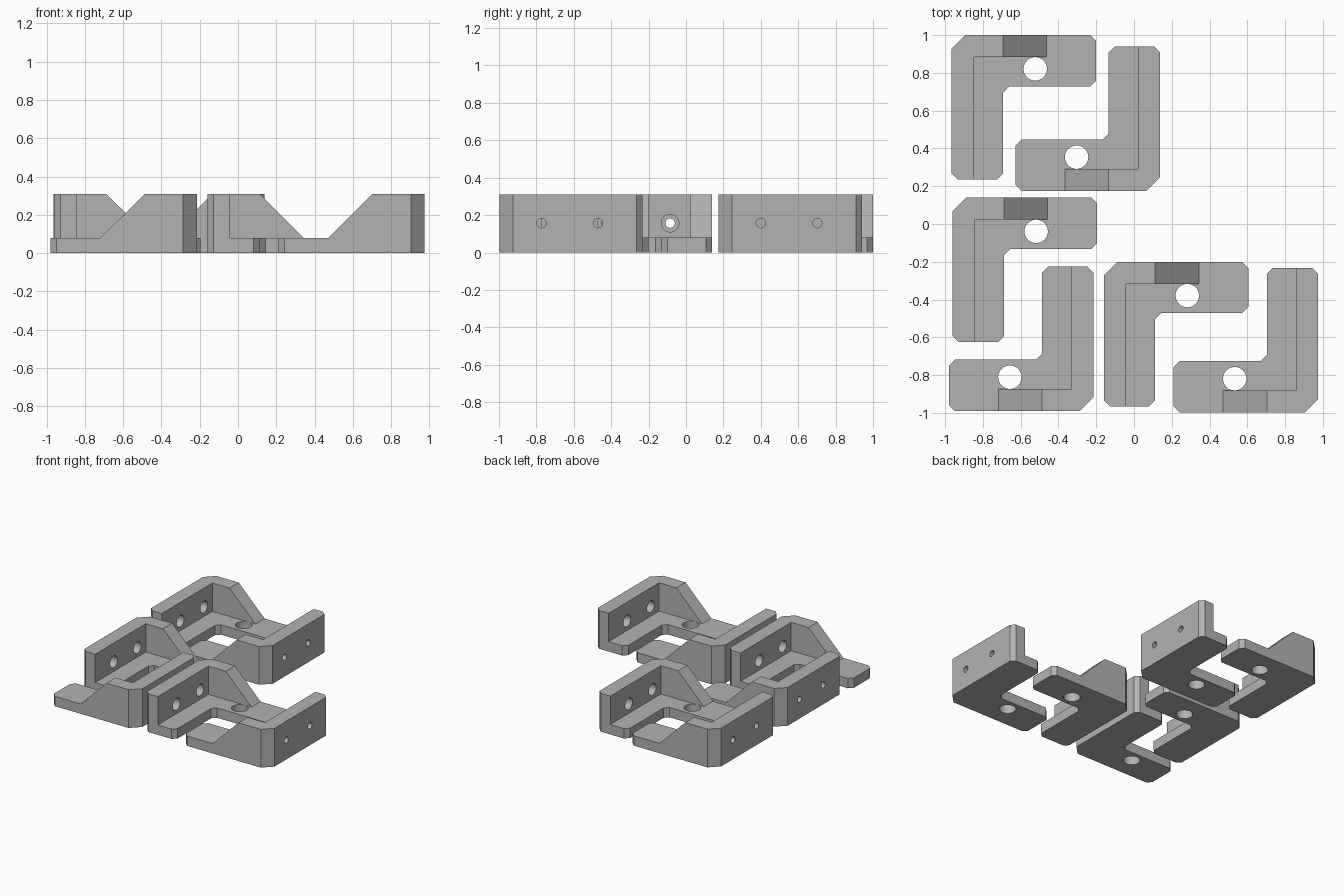
import bpy, bmesh, math
from mathutils import Vector

cube = bpy.data.objects.get("Cube")
if cube:
    bpy.data.objects.remove(cube)

SIZE, ARM, HEIGHT, BASE = 0.765, 0.272, 0.31, 0.08
WALL, BIG, SMALL = 0.117, 0.072, 0.032
SLOPE_END = 0.503
HOLE_Z, BOLT_R, HEAD_R = 0.157, 0.025, 0.047

grey = bpy.data.materials.new("grey plastic")
grey.use_nodes = True
colour = (0.45, 0.45, 0.45, 1)
grey.diffuse_color = colour
grey.node_tree.nodes["Principled BSDF"].inputs["Base Color"].default_value = colour


def prism(name, outline, z0, z1):
    """Extrude a flat outline from z0 to z1."""
    bm = bmesh.new()
    face = bm.faces.new([bm.verts.new((x, y, z0)) for x, y in outline])
    top = bmesh.ops.extrude_face_region(bm, geom=[face])["geom"]
    for v in top:
        if isinstance(v, bmesh.types.BMVert):
            v.co.z = z1
    bmesh.ops.recalc_face_normals(bm, faces=bm.faces)
    mesh = bpy.data.meshes.new(name)
    bm.to_mesh(mesh)
    bm.free()
    mesh.materials.append(grey)
    obj = bpy.data.objects.new(name, mesh)
    bpy.context.collection.objects.link(obj)
    return obj


def cutter(name, radius, start, end):
    """Cylinder between two points."""
    axis = Vector(end) - Vector(start)
    bpy.ops.mesh.primitive_cylinder_add(vertices=48, radius=radius, depth=axis.length,
                                        location=(Vector(start) + Vector(end)) / 2,
                                        rotation=axis.to_track_quat("Z", "Y").to_euler())
    obj = bpy.context.object
    obj.name = name
    obj.data.materials.append(grey)
    return obj


# L-shaped foot with chamfered corners
foot = prism("foot", [
    (BIG, 0), (SIZE - SMALL, 0), (SIZE, -SMALL), (SIZE, -ARM + SMALL), (SIZE - SMALL, -ARM),
    (ARM + SMALL, -ARM), (ARM, -ARM - SMALL), (ARM, -SIZE + SMALL), (ARM - SMALL, -SIZE),
    (SMALL, -SIZE), (0, -SIZE + SMALL), (0, -BIG)], 0, BASE)

# L-shaped upright wall, its short end leaning into a brace
wall = prism("wall", [
    (BIG, 0), (SLOPE_END, 0), (SLOPE_END, -WALL), (WALL, -WALL), (WALL, -SIZE),
    (SMALL, -SIZE), (0, -SIZE + SMALL), (0, -BIG)], BASE, HEIGHT)
for v in wall.data.vertices:
    if v.co.x > SLOPE_END - 0.01 and v.co.z > BASE + 0.01:
        v.co.x = ARM

# Mounting hole, bolt holes and bolt head recesses
steps = [(wall, "UNION"),
         (cutter("foot_hole", 0.062, (0.442, -0.179, -0.1), (0.442, -0.179, 0.2)), "DIFFERENCE")]
for y in (-0.225, -0.527):
    steps.append((cutter("bolt_hole", BOLT_R, (-0.1, y, HOLE_Z), (0.2, y, HOLE_Z)), "DIFFERENCE"))
    steps.append((cutter("head_recess", HEAD_R, (0.06, y, HOLE_Z), (0.2, y, HOLE_Z)), "DIFFERENCE"))
for tool, operation in steps:
    mod = foot.modifiers.new(tool.name, "BOOLEAN")
    mod.operation, mod.object, mod.solver = operation, tool, "EXACT"

bpy.context.view_layer.update()
bracket = bpy.data.meshes.new_from_object(foot.evaluated_get(bpy.context.evaluated_depsgraph_get()))
bracket.name = "bracket"
for obj in [foot] + [tool for tool, _ in steps]:
    bpy.data.objects.remove(obj)

# Six copies, every second one turned half round
layout = [
    ("back_left_bracket", -0.965, 1.0, 0), ("back_turned_bracket", 0.138, 0.175, math.pi),
    ("middle_left_bracket", -0.96, 0.14, 0), ("front_left_turned_bracket", -0.215, -0.99, math.pi),
    ("front_middle_bracket", -0.16, -0.2, 0), ("front_right_turned_bracket", 0.975, -0.998, math.pi)]
for name, x, y, turn in layout:
    obj = bpy.data.objects.new(name, bracket)
    obj.location = (x, y, 0)
    obj.rotation_euler.z = turn
    bpy.context.collection.objects.link(obj)
    bpy.ops.object.select_all(action="DESELECT")
    obj.select_set(True)
    bpy.context.view_layer.objects.active = obj
bpy.ops.object.shade_smooth_by_angle(angle=math.radians(30))
